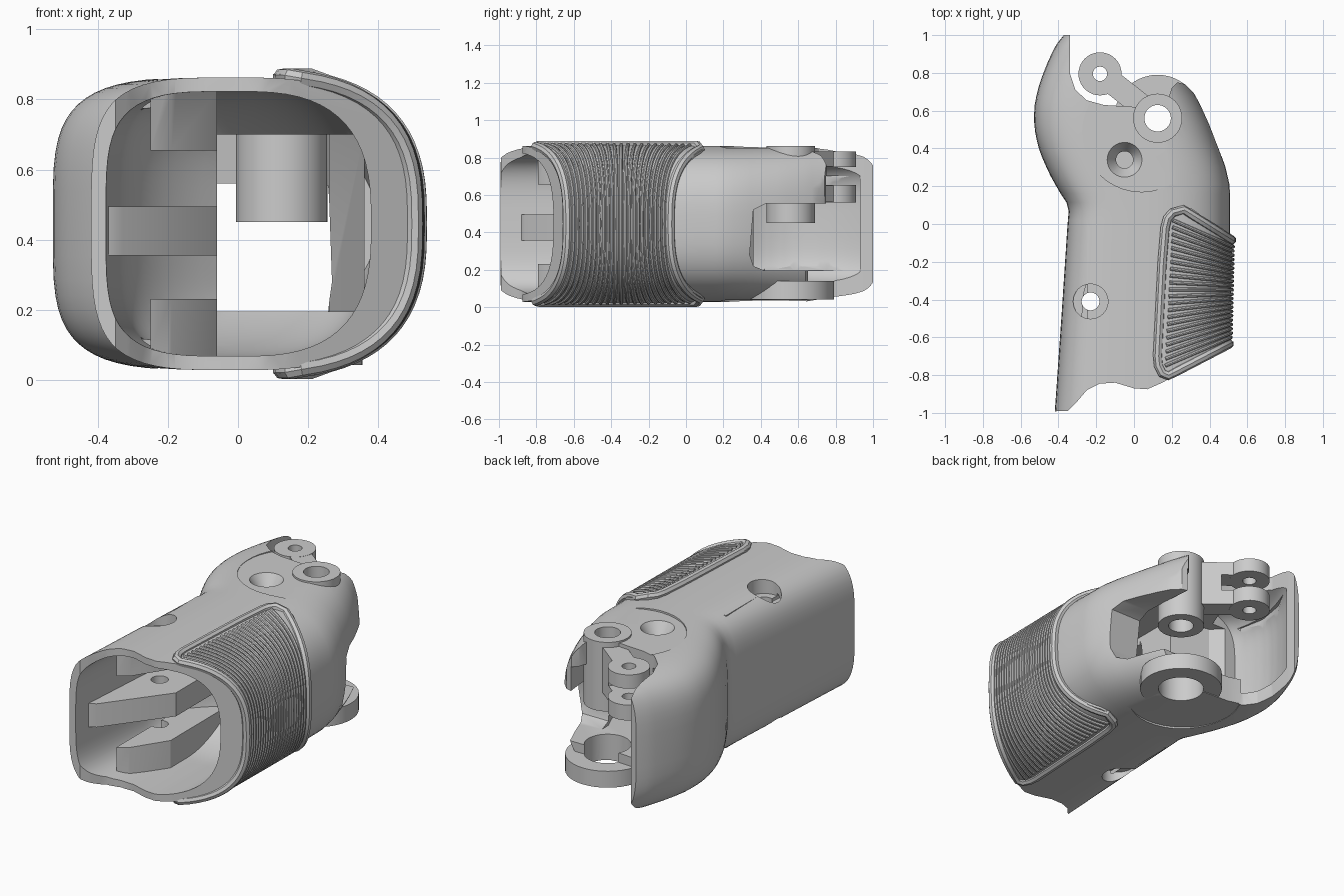
import bpy, bmesh, math
from mathutils import Vector

if "Cube" in bpy.data.objects:
    bpy.data.objects.remove(bpy.data.objects["Cube"])

ZC, ZH, NL, NR = 0.445, 0.418, 4.0, 2.8
LEFT = [(-1.1, -.427), (-.5, -.385), (0, -.352), (.08, -.345), (.12, -.36), (.17, -.395), (.25, -.44), (.33, -.478),
        (.41, -.508), (.48, -.523), (.55, -.53), (.62, -.528), (.7, -.513), (.78, -.488), (.85, -.46),
        (.92, -.428), (.97, -.4), (1, -.372)]
RIGHT = [(-1.1, .5), (-.5, .5), (0, .51), (.2, .508), (.3, .485), (.4, .45), (.52, .405), (.65, .345),
         (.76, .28), (1, .25)]


def interp(keys, y):
    for (a, p), (b, q) in zip(keys, keys[1:]):
        if y <= b:
            return p + (q - p) * (y - a) / (b - a)
    return keys[-1][1]


def obj_from(bm, name):
    bmesh.ops.recalc_face_normals(bm, faces=bm.faces)
    me = bpy.data.meshes.new(name)
    bm.to_mesh(me)
    bm.free()
    ob = bpy.data.objects.new(name, me)
    bpy.context.collection.objects.link(ob)
    return ob


def loft(name, y0, y1, dl=0.0, dr=0.0, dz=0.0, steps=44, seg=64, taper=None):
    """Rounded tube following the left and right outlines, offset by dl/dr/dz.
    taper = (start y, extra left inset, extra height inset) curves the far end inward."""
    bm = bmesh.new()
    rings = []
    for i in range(steps + 1):
        y = y0 + (y1 - y0) * i / steps
        tl = tz = 0
        if taper and y > taper[0]:
            e = ((y - taper[0]) / (y1 - taper[0])) ** 2
            tl, tz = taper[1] * e, taper[2] * e
        xl, xr = -interp(LEFT, y) + dl - tl, interp(RIGHT, y) + dr
        ring = []
        for k in range(seg):
            a = 2 * math.pi * (k + .5) / seg
            c, s = math.cos(a), math.sin(a)
            r, n = (xr, NR) if c > 0 else (xl, NL)
            ring.append(bm.verts.new((math.copysign(r * abs(c) ** (2 / n), c), y,
                                      ZC + math.copysign((ZH + dz - tz) * abs(s) ** (2 / n), s))))
        rings.append(ring)
    for p, q in zip(rings, rings[1:]):
        for k in range(seg):
            j = (k + 1) % seg
            bm.faces.new((p[k], p[j], q[j], q[k]))
    bm.faces.new(rings[0])
    bm.faces.new(rings[-1])
    return obj_from(bm, name)


def prism(name, pts, lo, hi, axis='z'):
    bm = bmesh.new()
    put = (lambda p, h: (p[0], p[1], h)) if axis == 'z' else (lambda p, h: (h, p[0], p[1]))
    f = bm.faces.new([bm.verts.new(put(p, lo)) for p in pts])
    ext = bmesh.ops.extrude_face_region(bm, geom=[f])['geom']
    d = Vector((0, 0, hi - lo)) if axis == 'z' else Vector((hi - lo, 0, 0))
    bmesh.ops.translate(bm, verts=[v for v in ext if isinstance(v, bmesh.types.BMVert)], vec=d)
    return obj_from(bm, name)


def cyl(name, x, y, r, z0, z1, r2=None):
    bm = bmesh.new()
    bmesh.ops.create_cone(bm, cap_ends=True, segments=40, radius1=r, radius2=r if r2 is None else r2,
                          depth=z1 - z0)
    bmesh.ops.translate(bm, verts=bm.verts, vec=(x, y, (z0 + z1) / 2))
    return obj_from(bm, name)


def boolean(ob, op, *others):
    for o in others:
        m = ob.modifiers.new('b', 'BOOLEAN')
        m.operation, m.solver, m.object = op, 'EXACT', o
        bpy.context.view_layer.objects.active = ob
        bpy.ops.object.modifier_apply(modifier=m.name)
        bpy.data.objects.remove(o)


def smooth(ob):
    bpy.ops.object.select_all(action='DESELECT')
    ob.select_set(True)
    bpy.context.view_layer.objects.active = ob
    bpy.ops.object.shade_smooth_by_angle(angle=math.radians(28))


# Grip and head shell, trimmed to the plan outline
OUTLINE = [(-.8, -1), (-.35, -.99), (-.31, -.95), (-.25, -.88), (-.18, -.845), (-.1, -.84), (0, -.87),
           (.07, -.875), (.15, -.84), (.5, -.64), (.7, -.52), (.7, .68), (.33, .68), (.27, .74), (.23, .75),
           (.2, .72), (.16, .6), (.0, .62), (-.16, .63), (-.25, .655), (-.31, .71), (-.34, .8),
           (-.338, .95), (-.34, 1.1), (-.8, 1.1)]
body = loft('grip_shell', -1.05, 1.0)
boolean(body, 'INTERSECT', prism('cut', OUTLINE, -1, 2))
boolean(body, 'DIFFERENCE', loft('cut', -1.08, 0, -.042, -.12, -.04, 30, taper=(-.4, .25, .14)))

# Screw supports inside the grip: two ribs and a gusset plate
for z0, z1 in ((.655, .84), (.05, .23)):
    boolean(body, 'UNION', prism('add', [(-.25, -.79), (-.19, -.75), (-.06, -.55), (-.06, -.02), (-.25, -.02)], z0, z1))
boolean(body, 'UNION', prism('add', [(-.37, -.88), (-.33, -.86), (-.06, -.5), (-.06, -.02), (-.34, -.02)], .355, .495))

# Passage through the head, hollow hook, side notch
boolean(body, 'DIFFERENCE', prism('cut', [(-.06, -.3), (.36, -.3), (.36, .12), (.26, .36), (.25, .6),
        (.22, .9), (-.3, .9), (-.36, .88), (-.43, .75), (-.46, .58), (-.43, .42), (-.3, .3), (-.06, .25)], .195, .70))
hook_hollow = loft('cut', .36, .93, -.05, -.1, -.075, 24)
boolean(hook_hollow, 'INTERSECT', prism('cut2', [(-.7, .3), (-.3, .3), (-.24, .45), (-.24, .95), (-.7, .95)], -1, 2))
boolean(body, 'DIFFERENCE', hook_hollow,
        prism('cut', [(.34, .28), (.36, .22), (.42, .195), (1.1, .195), (1.1, .555), (.43, .555), (.36, .52)],
              .1, .7, 'x'),
        prism('cut', [(.15, .64), (.7, .64), (.7, 1.1), (.15, 1.1)], -.1, .25))

# Slightly recessed round faces on both sides of the head
boolean(body, 'DIFFERENCE', cyl('cut', .04, .485, .315, .852, 1), cyl('cut', .04, .485, .315, -.1, .038))

# Holes: grip cross screw, countersunk head screw, pivot
boolean(body, 'DIFFERENCE',
        cyl('cut', -.23, -.41, .047, -.1, 1), cyl('cut', -.23, -.41, .092, .775, 1),
        cyl('cut', -.23, -.41, .092, -.1, .115), cyl('cut', -.05, .34, .045, .73, .85),
        cyl('cut', -.05, .34, .045, .78, .872, .105), cyl('cut', .125, .56, .127, -.1, 1))
smooth(body)

# Lower pivot ear
ear = cyl('lower_pivot_ear', .125, .56, .23, .042, .14)
boolean(ear, 'DIFFERENCE', cyl('cut', .125, .56, .127, -.1, .3))
smooth(ear)


# Upper pivot barrel with two-lug arm
def arm(name, z0, z1, t):
    a, b = Vector((.125, .56)), Vector((-.18, .8))
    e = a.lerp(b, t)
    n = Vector((-(b - a).y, (b - a).x)).normalized() * .062
    return prism(name, [a + n, a - n, e - n, e + n], z0, z1)


barrel = cyl('upper_pivot_barrel', .125, .56, .13, .45, .862)
boolean(barrel, 'UNION', arm('add', .56, .83, .58))
for z0, z1 in ((.75, .832), (.56, .652)):
    boolean(barrel, 'UNION', arm('add', z0 + .001, z1 - .001, 1), cyl('add', -.18, .795, .114, z0, z1))
boolean(barrel, 'DIFFERENCE', cyl('cut', .125, .56, .07, .3, 1), cyl('cut', -.18, .795, .038, .3, 1))
smooth(barrel)

# Rubber grip panel base
PANEL = [(.17, -.82), (.7, -.52), (.7, -.2), (.52, -.08), (.31, .08), (.26, .095), (.2, .07), (.155, 0),
         (.13, -.45), (.1, -.72), (.12, -.78)]
panel = loft('grip_panel', -.95, .2, .01, .012, .012, 24)
boolean(panel, 'INTERSECT', prism('cut', PANEL, -1, 2))
boolean(panel, 'DIFFERENCE', loft('cut', -1, .3, -.03, -.04, -.03, 26))
smooth(panel)


def wrap(x0, y0, y1, off, count=28):
    """Path over the panel from the top, round the right side, to the bottom."""
    xr = .5 + .012 * (y1 + .62) / .52 + off
    a0 = math.acos((x0 / xr) ** (NR / 2))
    pts = []
    for i in range(count + 1):
        a = a0 * (1 - 2 * i / count)
        s = math.sin(a)
        x = xr * math.cos(a) ** (2 / NR)
        pts.append((x, y0 + (y1 - y0) * (x - x0) / (xr - x0),
                    ZC + math.copysign((ZH + off) * abs(s) ** (2 / NR), s)))
    return pts


def tubes(name, paths, r, cyclic):
    cu = bpy.data.curves.new(name, 'CURVE')
    cu.dimensions, cu.bevel_depth, cu.bevel_resolution, cu.use_fill_caps = '3D', r, 2, True
    for pts in paths:
        sp = cu.splines.new('POLY')
        sp.points.add(len(pts) - 1)
        for p, co in zip(sp.points, pts):
            p.co = (*co, 1)
        sp.use_cyclic_u = cyclic
    ob = bpy.data.objects.new(name, cu)
    bpy.context.collection.objects.link(ob)
    bpy.ops.object.select_all(action='DESELECT')
    ob.select_set(True)
    bpy.context.view_layer.objects.active = ob
    bpy.ops.object.convert(target='MESH')
    smooth(bpy.context.object)


# Raised border and fanned ribs of the panel
edge = [(.205, .06), (.178, .03), (.165, -.02), (.15, -.2), (.125, -.7), (.13, -.75), (.15, -.79)]
top, low = ZC + ZH + .001, ZC - ZH - .001
border = ([(x, y, top) for x, y in edge] + wrap(.18, -.803, -.635, .004)
          + [(x, y, low) for x, y in reversed(edge)] + wrap(.26, .075, -.085, .004)[::-1])
tubes('panel_border', [border], .025, True)
N = 22
tubes('panel_ribs', [wrap(.165 + .04 * t, -.75 + .77 * t, -.6 + .48 * t, .013)
                     for t in (i / (N - 1) for i in range(N))], .01, False)
